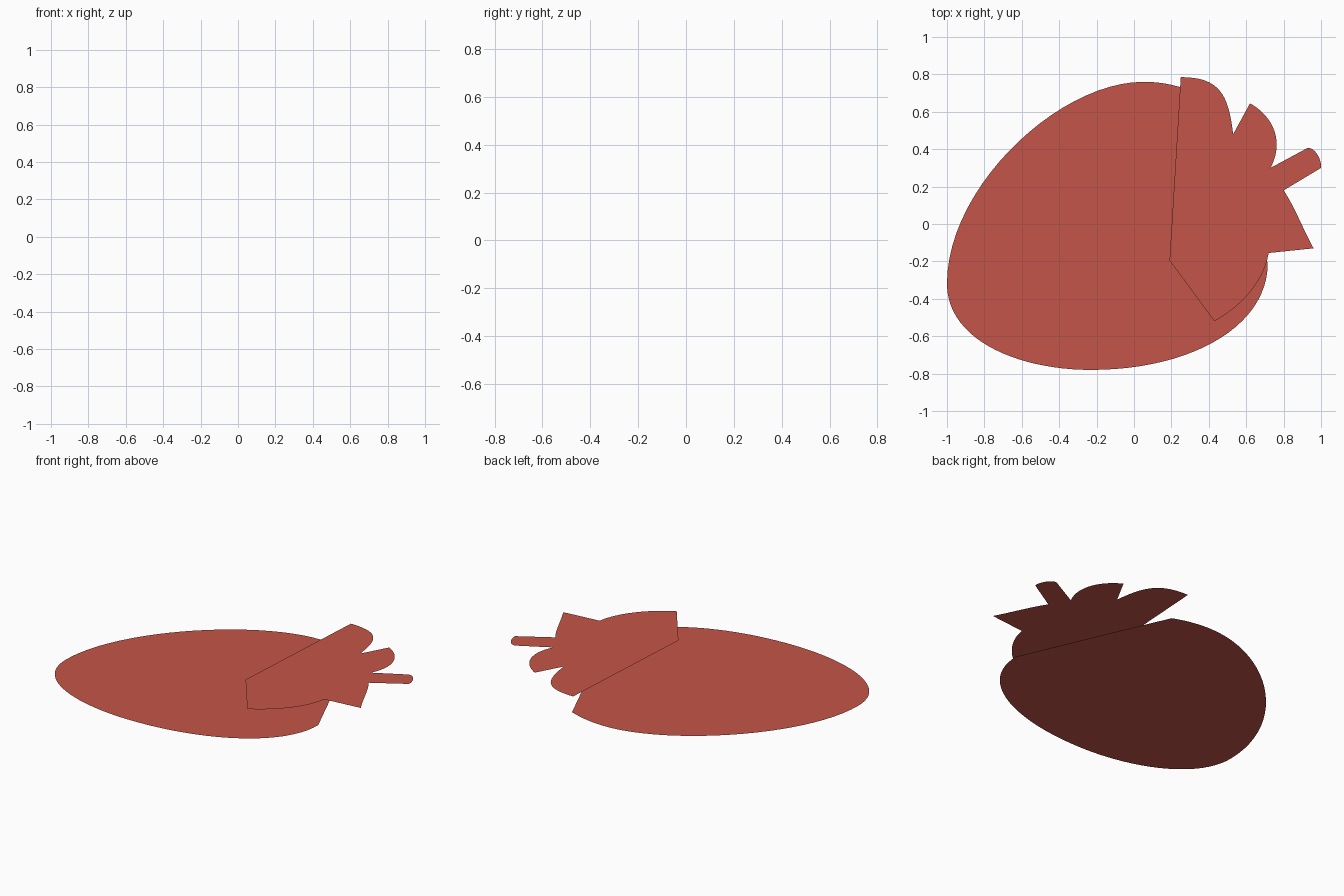
import bpy
from mathutils import Vector
from mathutils.geometry import interpolate_bezier

if "Cube" in bpy.data.objects:
    bpy.data.objects.remove(bpy.data.objects["Cube"])

red = bpy.data.materials.new("berry_red")
red.diffuse_color = (0.55, 0.09, 0.065, 1)
red.use_nodes = True
red.node_tree.nodes["Principled BSDF"].inputs["Base Color"].default_value = red.diffuse_color


def flat_shape(name, start, segments, z, steps=24):
    """Flat filled outline: 1-point segments are straight, 3-point ones are curves."""
    pts = [Vector((*start, z))]
    for seg in segments:
        seg = [Vector((*p, z)) for p in seg]
        if len(seg) == 1:
            pts.append(seg[0])
        else:
            pts += interpolate_bezier(pts[-1], *seg, steps)[1:]
    if (pts[0] - pts[-1]).length < 1e-5:
        pts.pop()
    pts.reverse()  # outlines run clockwise; face upwards
    mesh = bpy.data.meshes.new(name)
    mesh.from_pydata(pts, [], [range(len(pts))])
    mesh.materials.append(red)
    obj = bpy.data.objects.new(name, mesh)
    bpy.context.collection.objects.link(obj)
    return obj


# Fruit body, cut straight beneath the leaves
flat_shape("berry_body", (0.31, 0.71), [
    [(0.715, -0.21)],
    [(0.715, -0.55), (0.30, -0.78), (-0.23, -0.78)],
    [(-0.62, -0.78), (-1.0, -0.62), (-1.0, -0.32)],
    [(-1.0, 0.20), (-0.40, 0.76), (0.05, 0.76)],
    [(0.14, 0.76), (0.22, 0.745), (0.31, 0.71)],
], 0.0)

# Leafy crown with stem, floating just above the body
flat_shape("leaf_crown", (0.19, -0.195), [
    [(0.25, 0.785)],
    [(0.46, 0.785), (0.505, 0.69), (0.53, 0.48)],     # first leaf
    [(0.62, 0.645)],
    [(0.755, 0.57), (0.80, 0.43), (0.73, 0.30)],      # second leaf
    [(0.925, 0.405)],
    [(0.965, 0.415), (1.005, 0.345), (1.0, 0.30)],    # stem tip
    [(0.80, 0.18)],
    [(0.86, 0.09), (0.90, -0.02), (0.96, -0.13)],     # pointed leaf
    [(0.72, -0.155)],
    [(0.71, -0.20)],
    [(0.67, -0.33), (0.57, -0.44), (0.43, -0.52)],    # lower edge
], 0.145)
